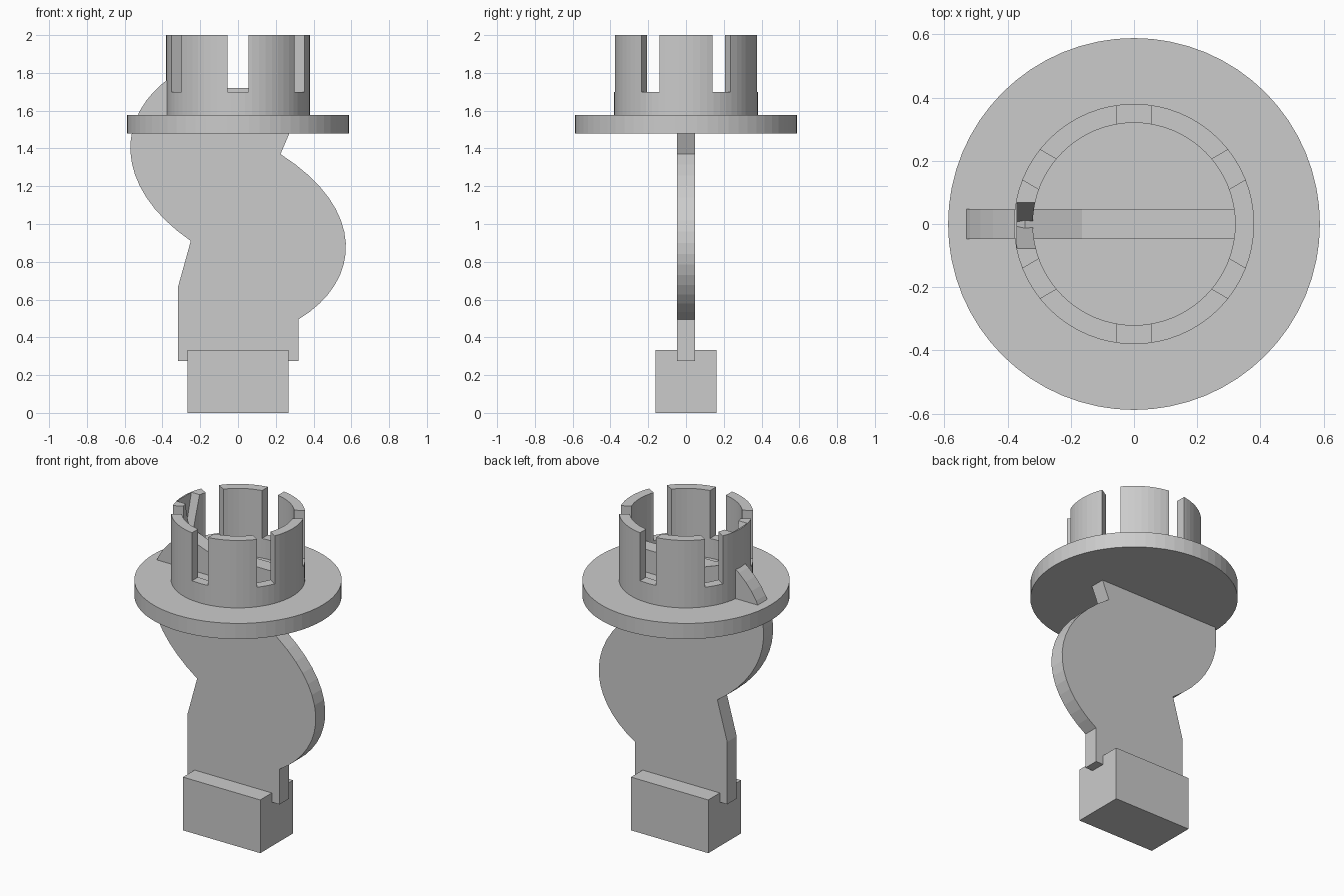
import bpy, bmesh, math
from mathutils import Matrix, Vector

cube = bpy.data.objects.get("Cube")
if cube:
    bpy.data.objects.remove(cube, do_unlink=True)

grey = bpy.data.materials.new("plain grey")
grey.use_nodes = True
colour = (0.6, 0.6, 0.6, 1)
grey.diffuse_color = colour
grey.node_tree.nodes["Principled BSDF"].inputs["Base Color"].default_value = colour


def finish(bm, name):
    bmesh.ops.recalc_face_normals(bm, faces=bm.faces[:])
    mesh = bpy.data.meshes.new(name)
    bm.to_mesh(mesh)
    bm.free()
    mesh.materials.append(grey)
    ob = bpy.data.objects.new(name, mesh)
    bpy.context.scene.collection.objects.link(ob)
    return ob


def prism(name, outline, axis_vec, to_3d):
    """Extrude a closed 2D outline along a vector."""
    bm = bmesh.new()
    face = bm.faces.new([bm.verts.new(to_3d(a, b)) for a, b in outline])
    new = bmesh.ops.extrude_face_region(bm, geom=[face])["geom"]
    bmesh.ops.translate(bm, vec=Vector(axis_vec),
                        verts=[v for v in new if isinstance(v, bmesh.types.BMVert)])
    return finish(bm, name)


def box(name, size, centre, angle=0):
    bm = bmesh.new()
    bmesh.ops.create_cube(bm, size=1, matrix=Matrix.Rotation(angle, 4, "Z")
                          @ Matrix.Translation(centre) @ Matrix.Diagonal((*size, 1)))
    return finish(bm, name)


def cylinder(name, radius, low, high):
    bm = bmesh.new()
    bmesh.ops.create_cone(bm, cap_ends=True, segments=64, radius1=radius, radius2=radius,
                          depth=high - low, matrix=Matrix.Translation((0, 0, (low + high) / 2)))
    return finish(bm, name)


def cut(ob, cutter):
    cutter.hide_render = True
    mod = ob.modifiers.new("cut", "BOOLEAN")
    mod.operation = "DIFFERENCE"
    mod.solver = "EXACT"
    mod.object = cutter
    bpy.context.view_layer.objects.active = ob
    bpy.ops.object.modifier_apply(modifier=mod.name)
    bpy.data.objects.remove(cutter, do_unlink=True)


def bezier(p0, p1, p2, p3, steps=16):
    pts = []
    for i in range(steps + 1):
        t = i / steps
        u = 1 - t
        pts.append(tuple(u**3 * a + 3 * u * u * t * b + 3 * u * t * t * c + t**3 * d
                         for a, b, c, d in zip(p0, p1, p2, p3)))
    return pts


# Foot block and round flange
box("foot_block", (0.535, 0.324, 0.333), (0, 0, 0.1665))
cylinder("flange", 0.588, 1.48, 1.578)

# S-shaped flat stem
outline = [(-0.318, 0.275), (0.32, 0.275)]
outline += bezier((0.32, 0.495), (0.66, 0.70), (0.68, 1.08), (0.225, 1.37))
outline += [(0.315, 1.58), (0.34, 1.72), (-0.165, 1.72)]
outline += bezier((-0.345, 1.785), (-0.65, 1.58), (-0.67, 1.20), (-0.25, 0.91))
outline += [(-0.318, 0.665)]
prism("stem", outline, (0, 0.094, 0), lambda x, z: (x, -0.047, z))

# Slotted collar
collar = cylinder("collar", 0.38, 1.57, 2)
cut(collar, cylinder("bore_cutter", 0.32, 1.5, 2.1))
for i in range(6):
    cut(collar, box("slot_cutter", (0.2, 0.11, 0.4), (0.35, 0, 1.9),
                    math.radians(30 + 60 * i)))

# Tapered notch inside one collar tab
cut(collar, prism("notch_cutter", [(-0.08, 2.01), (0.07, 2.01), (0, 1.74)],
                  (0.08, 0, 0), lambda y, z: (-0.37, y, z)))
